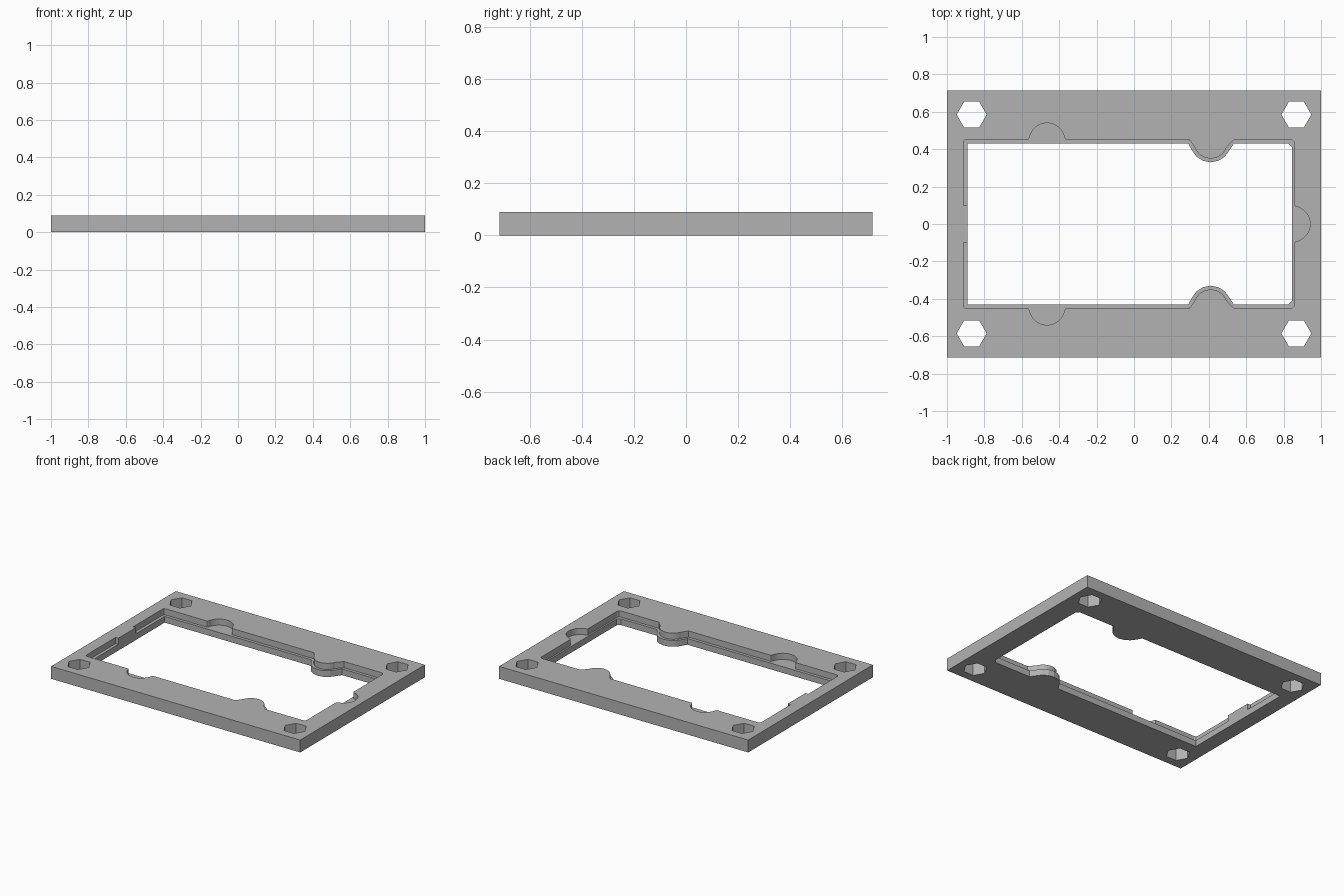
import bpy
import bmesh
from math import cos, sin, radians

if "Cube" in bpy.data.objects:
    bpy.data.objects.remove(bpy.data.objects["Cube"], do_unlink=True)

HALF_X, HALF_Y, HEIGHT, LEDGE_Z = 1.0, 0.715, 0.09, 0.045

grey = bpy.data.materials.new("plain grey")
grey.use_nodes = True
grey.diffuse_color = (0.45, 0.45, 0.45, 1)
grey.node_tree.nodes["Principled BSDF"].inputs["Base Color"].default_value = (0.45, 0.45, 0.45, 1)


def arc(cx, cy, r, start, end, steps):
    angles = [radians(start + (end - start) * i / steps) for i in range(steps + 1)]
    return [(cx + r * cos(a), cy + r * sin(a)) for a in angles]


def mirrored(half):
    """Close a half outline by mirroring it across the x axis."""
    return half + [(x, -y) for x, y in reversed(half) if y > 1e-5]


def prism(name, outline, z0, z1):
    bm = bmesh.new()
    face = bm.faces.new([bm.verts.new((x, y, z0)) for x, y in outline])
    top = bmesh.ops.extrude_face_region(bm, geom=[face])["geom"]
    moved = [v for v in top if isinstance(v, bmesh.types.BMVert)]
    bmesh.ops.translate(bm, verts=moved, vec=(0, 0, z1 - z0))
    bmesh.ops.recalc_face_normals(bm, faces=bm.faces)
    mesh = bpy.data.meshes.new(name)
    bm.to_mesh(mesh)
    bm.free()
    mesh.materials.append(grey)
    obj = bpy.data.objects.new(name, mesh)
    bpy.context.collection.objects.link(obj)
    return obj


# Rectangular plate
plate = prism("frame_plate", mirrored([(HALF_X, HALF_Y), (-HALF_X, HALF_Y)]), 0, HEIGHT)

# Through opening, with a rounded lobe reaching in from each long side
through = mirrored(
    [(0.845, 0), (0.845, 0.41), (0.825, 0.43), (0.535, 0.43)]
    + arc(0.41, 0.44, 0.11, -25, -155, 6)
    + [(0.29, 0.43), (-0.89, 0.43)])

# Wider upper recess: leaves a ledge, side pockets and a tab on one end
recess = mirrored(
    arc(0.847, 0, 0.095, 0, 80, 8)
    + [(0.857, 0.1), (0.857, 0.435), (0.85, 0.447), (0.835, 0.452), (0.535, 0.452)]
    + arc(0.41, 0.44, 0.09, -20, -160, 12)
    + [(0.295, 0.452), (-0.365, 0.452)]
    + arc(-0.465, 0.445, 0.095, 10, 170, 14)
    + [(-0.565, 0.452), (-0.895, 0.452), (-0.907, 0.447), (-0.912, 0.435),
       (-0.912, 0.1), (-0.87, 0.1)])

cutters = [prism("opening_cutter", through, -0.1, 0.3),
           prism("recess_cutter", recess, LEDGE_Z, 0.3)]

# Hexagonal corner holes
for sx in (-1, 1):
    for sy in (-1, 1):
        hexagon = arc(sx * 0.868, sy * 0.585, 0.08, 0, 300, 5)
        cutters.append(prism("hex_hole_cutter", hexagon, -0.1, 0.3))

# Apply the cuts and drop the helpers
for cutter in cutters:
    cut = plate.modifiers.new(cutter.name, "BOOLEAN")
    cut.operation, cut.solver, cut.object = "DIFFERENCE", "EXACT", cutter
    cutter.hide_render = True
bpy.context.view_layer.update()
result = plate.evaluated_get(bpy.context.evaluated_depsgraph_get())
cut_mesh = bpy.data.meshes.new_from_object(result)
plate.modifiers.clear()
plate.data = cut_mesh
for cutter in cutters:
    bpy.data.objects.remove(cutter, do_unlink=True)
